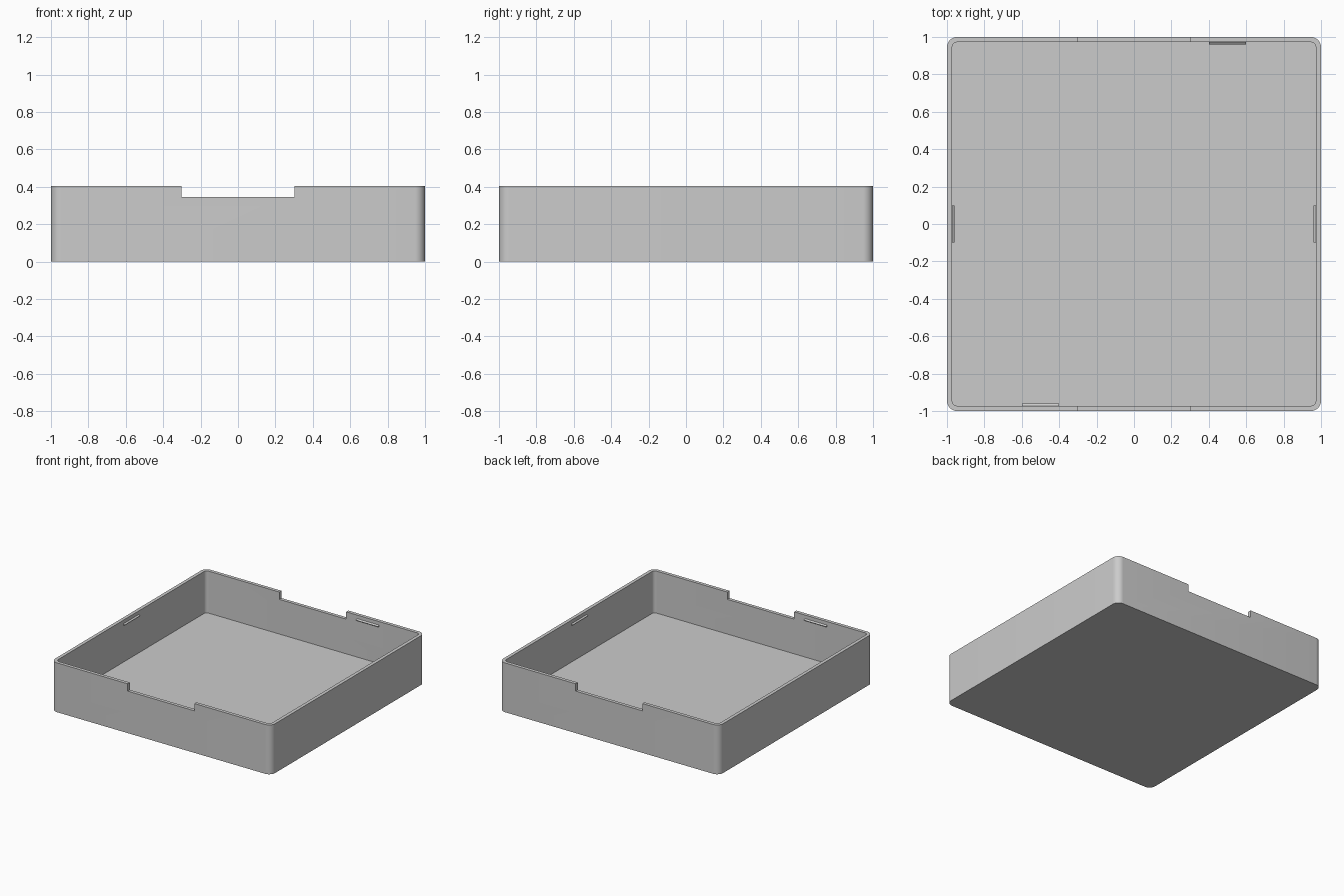
import bpy, bmesh, math
from mathutils import Matrix, Vector

cube = bpy.data.objects.get("Cube")
if cube:
    bpy.data.objects.remove(cube, do_unlink=True)

HEIGHT, FLOOR, WALL, RADIUS = 0.405, 0.06, 0.028, 0.055
NOTCH_HALF, NOTCH_Z = 0.303, 0.345

# Single light grey plastic
grey = bpy.data.materials.new("light_grey")
grey.use_nodes = True
grey.diffuse_color = (0.6, 0.6, 0.6, 1)
grey.node_tree.nodes["Principled BSDF"].inputs["Base Color"].default_value = grey.diffuse_color


def finish(name, bm):
    bmesh.ops.recalc_face_normals(bm, faces=bm.faces)
    mesh = bpy.data.meshes.new(name)
    bm.to_mesh(mesh)
    bm.free()
    mesh.materials.append(grey)
    obj = bpy.data.objects.new(name, mesh)
    bpy.context.scene.collection.objects.link(obj)
    return obj


def activate(obj):
    bpy.ops.object.select_all(action='DESELECT')
    obj.select_set(True)
    bpy.context.view_layer.objects.active = obj


def rounded_square(bm, half, radius, z, steps=10):
    """Ring of vertices around a square with rounded corners."""
    ring = []
    for corner in range(4):
        base = math.pi / 2 * corner
        mid = base + math.pi / 4
        centre = Vector((math.cos(mid), math.sin(mid))) * (half - radius) * math.sqrt(2)
        for i in range(steps + 1):
            a = base + math.pi / 2 * i / steps
            ring.append(bm.verts.new((centre.x + radius * math.cos(a),
                                      centre.y + radius * math.sin(a), z)))
    return ring


# Open tray: outer wall, rim, inner wall, floor
bm = bmesh.new()
inner, inner_radius = 1 - WALL, RADIUS - WALL
rings = [rounded_square(bm, 1, RADIUS, 0),
         rounded_square(bm, 1, RADIUS, HEIGHT),
         rounded_square(bm, inner, inner_radius, HEIGHT),
         rounded_square(bm, inner, inner_radius, FLOOR)]
for low, high in zip(rings, rings[1:]):
    for i in range(len(low)):
        j = (i + 1) % len(low)
        bm.faces.new((low[i], low[j], high[j], high[i]))
bm.faces.new(rings[0])
bm.faces.new(rings[-1])
tray = finish("tray", bm)

# Finger notches through the front and back rims
bm = bmesh.new()
bmesh.ops.create_cube(bm, size=1, matrix=Matrix.Translation((0, 0, NOTCH_Z + 0.1))
                      @ Matrix.Diagonal((2 * NOTCH_HALF, 3, 0.2, 1)))
cutter = finish("notch_cutter", bm)
cutter.hide_render = True
activate(tray)
cut = tray.modifiers.new("notches", 'BOOLEAN')
cut.operation, cut.solver, cut.object = 'DIFFERENCE', 'EXACT', cutter
bpy.ops.object.modifier_apply(modifier=cut.name)
bpy.data.objects.remove(cutter, do_unlink=True)
activate(tray)
bpy.ops.object.shade_smooth_by_angle(angle=math.radians(30))


# Snap ridges: small wedges on the inner walls
def snap_ridge(name, along, turn):
    bm = bmesh.new()
    profile = [(inner + 0.004, 0.355), (inner - 0.012, 0.367), (inner + 0.004, 0.379)]
    ends = [[bm.verts.new((along + side, y, z)) for y, z in profile] for side in (-0.1, 0.1)]
    for end in ends:
        bm.faces.new(end)
    for i in range(3):
        j = (i + 1) % 3
        bm.faces.new((ends[0][i], ends[0][j], ends[1][j], ends[1][i]))
    bm.transform(Matrix.Rotation(math.radians(turn), 4, 'Z'))
    finish(name, bm)


for name, along, turn in (("back_ridge", 0.5, 0), ("right_ridge", 0, 90),
                          ("front_ridge", 0.5, 180), ("left_ridge", 0, 270)):
    snap_ridge(name, along, turn)
